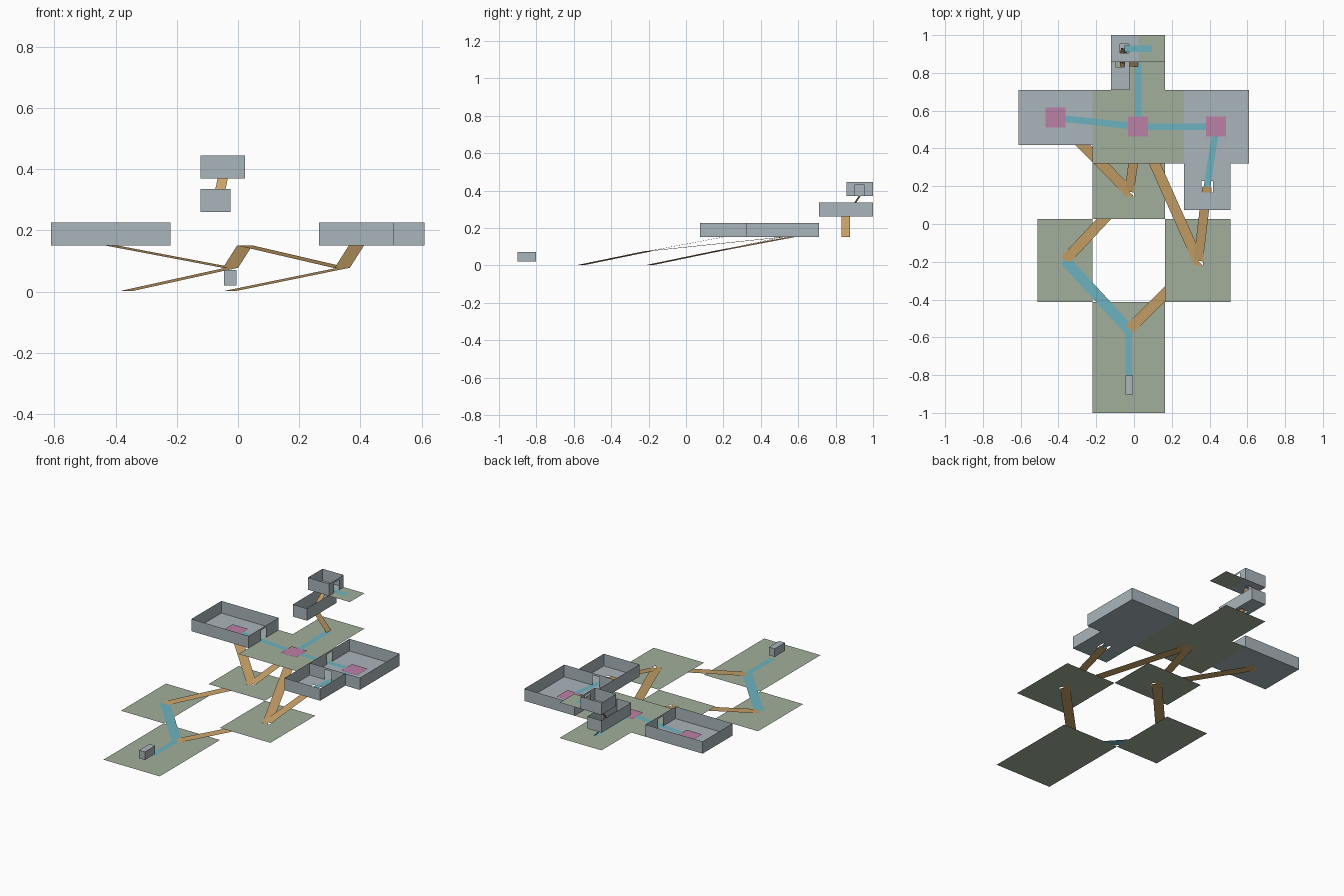
import bpy
from mathutils import Vector

if "Cube" in bpy.data.objects:
    bpy.data.objects.remove(bpy.data.objects["Cube"])


def mat(name, rgb):
    m = bpy.data.materials.new(name)
    m.diffuse_color = (*rgb, 1)
    m.use_nodes = True
    m.node_tree.nodes["Principled BSDF"].inputs["Base Color"].default_value = m.diffuse_color
    return m


GREEN = mat("green", (0.36, 0.43, 0.33))
SLATE = mat("slate", (0.40, 0.46, 0.50))
BROWN = mat("brown", (0.58, 0.36, 0.14))
TEAL = mat("teal", (0.15, 0.45, 0.52))
PINK = mat("pink", (0.50, 0.22, 0.38))


def sheet(name, quads, material):
    verts = [p for q in quads for p in q]
    faces = [tuple(range(4 * i, 4 * i + 4)) for i in range(len(quads))]
    me = bpy.data.meshes.new(name)
    me.from_pydata(verts, [], faces)
    me.materials.append(material)
    ob = bpy.data.objects.new(name, me)
    bpy.context.collection.objects.link(ob)
    return ob


def floor(name, x0, x1, y0, y1, z, material=GREEN, hole=None):
    """Flat floor, optionally with a square hole (cx, cy, half size)."""
    xs, ys = [x0, x1], [y0, y1]
    if hole:
        cx, cy, r = hole
        xs[1:1] = [cx - r, cx + r]
        ys[1:1] = [cy - r, cy + r]
    quads = []
    for i in range(len(xs) - 1):
        for j in range(len(ys) - 1):
            if hole and i == j == 1:
                continue
            a, b, c, d = xs[i], xs[i + 1], ys[j], ys[j + 1]
            quads.append([(a, c, z), (b, c, z), (b, d, z), (a, d, z)])
    return sheet(name, quads, material)


def wall_quads(p, q, z, h, door=None):
    """Upright wall from p to q; door is the distance of its centre from p."""
    p, q = Vector(p), Vector(q)
    length = (q - p).length
    d = (q - p) / length

    def quad(s, t, lo, hi):
        a, b = p + d * s, p + d * t
        return [(*a, z + lo), (*b, z + lo), (*b, z + hi), (*a, z + hi)]
    if door is None:
        return [quad(0, length, 0, h)]
    s, t = door - 0.024, door + 0.024
    return [quad(0, s, 0, h), quad(t, length, 0, h), quad(s, t, 0.062, h)]


def room(name, x0, x1, y0, y1, z, doors={}, skip="", hole=None, h=0.075):
    """Open-topped room; doors maps a side letter to a door position."""
    sides = {"S": ((x0, y0), (x1, y0)), "N": ((x0, y1), (x1, y1)),
             "W": ((x0, y0), (x0, y1)), "E": ((x1, y0), (x1, y1))}
    floor(name + "_floor", x0, x1, y0, y1, z, SLATE, hole)
    quads = []
    for k, (p, q) in sides.items():
        if k not in skip:
            quads += wall_quads(p, q, z, h, doors.get(k))
    sheet(name + "_walls", quads, SLATE)


def strip(name, p, q, w, material):
    """Flat band running from p to q."""
    p, q = Vector(p), Vector(q)
    s = Vector((-(q - p).y, (q - p).x, 0)).normalized() * w / 2
    return sheet(name, [[p - s, q - s, q + s, p + s]], material)


Z0, Z1, Z2, Z3, Z4 = 0.002, 0.077, 0.151, 0.26, 0.37

# open platforms, level by level
floor("front_platform", -0.22, 0.165, -1.0, -0.412, Z0)
floor("left_platform", -0.512, -0.22, -0.412, 0.027, Z0)
floor("right_platform", 0.165, 0.51, -0.412, 0.027, Z1, hole=(0.342, -0.195, 0.024))
floor("middle_platform", -0.22, 0.165, 0.027, 0.32, Z1, hole=(-0.025, 0.17, 0.024))
floor("central_platform", -0.22, 0.265, 0.32, 0.71, Z2)
floor("back_platform", -0.122, 0.165, 0.71, 1.0, Z2)
floor("top_platform", 0.023, 0.165, 0.857, 1.0, Z4)

# walled rooms
room("left_room", -0.611, -0.22, 0.417, 0.71, Z2, {"E": 0.147})
room("right_room", 0.265, 0.609, 0.32, 0.71, Z2, {"W": 0.195, "S": 0.125})
room("small_room", 0.265, 0.51, 0.075, 0.32, Z2, skip="N", hole=(0.387, 0.197, 0.03))
room("upper_room", -0.122, -0.025, 0.71, 1.0, Z3, hole=(-0.073, 0.855, 0.024))
room("top_room", -0.122, 0.023, 0.857, 1.0, Z4, {"E": 0.071}, hole=(-0.05, 0.928, 0.024))

# ramps between levels
front, left = (-0.027, -0.56), (-0.365, -0.193)
right, middle = (0.34, -0.195), (-0.025, 0.17)
centre, west = (0.022, 0.515), (-0.415, 0.563)
east, small = (0.435, 0.515), (0.387, 0.197)
back, upper, top = (0.022, 0.855), (-0.073, 0.855), (-0.05, 0.928)
ramps = [(front, Z0, right, Z1, 0.056), (left, Z0, middle, Z1, 0.056),
         (right, Z1, centre, Z2, 0.056), (right, Z1, small, Z2, 0.05),
         (middle, Z1, west, Z2, 0.056), (middle, Z1, centre, Z2, 0.05),
         (back, Z2, upper, Z3, 0.045), (upper, Z3, top, Z4, 0.035)]
for i, (a, za, b, zb, w) in enumerate(ramps):
    strip(f"ramp_{i + 1}", (*a, za), (*b, zb), w, BROWN)

# level walkways
paths = [(front, left, Z0), (front, (-0.027, -0.8), Z0), (centre, west, Z2),
         (centre, east, Z2), (east, small, Z2), (centre, back, Z2),
         (top, (0.095, 0.928), Z4)]
for i, (a, b, z) in enumerate(paths):
    w = 0.056 if i == 0 else 0.035
    strip(f"walkway_{i + 1}", (*a, z + 0.001), (*b, z + 0.001), w, TEAL)

# pink floor pads
for n, (cx, cy) in {"left": west, "centre": centre, "right": east}.items():
    floor(n + "_pad", cx - 0.053, cx + 0.053, cy - 0.053, cy + 0.053, Z2 + 0.004, PINK)

# small closed block over the front platform
bpy.ops.mesh.primitive_cube_add(size=1, location=(-0.025, -0.852, 0.045))
block = bpy.context.object
block.name = "front_block"
block.scale = (0.04, 0.1, 0.05)
block.data.materials.append(SLATE)
